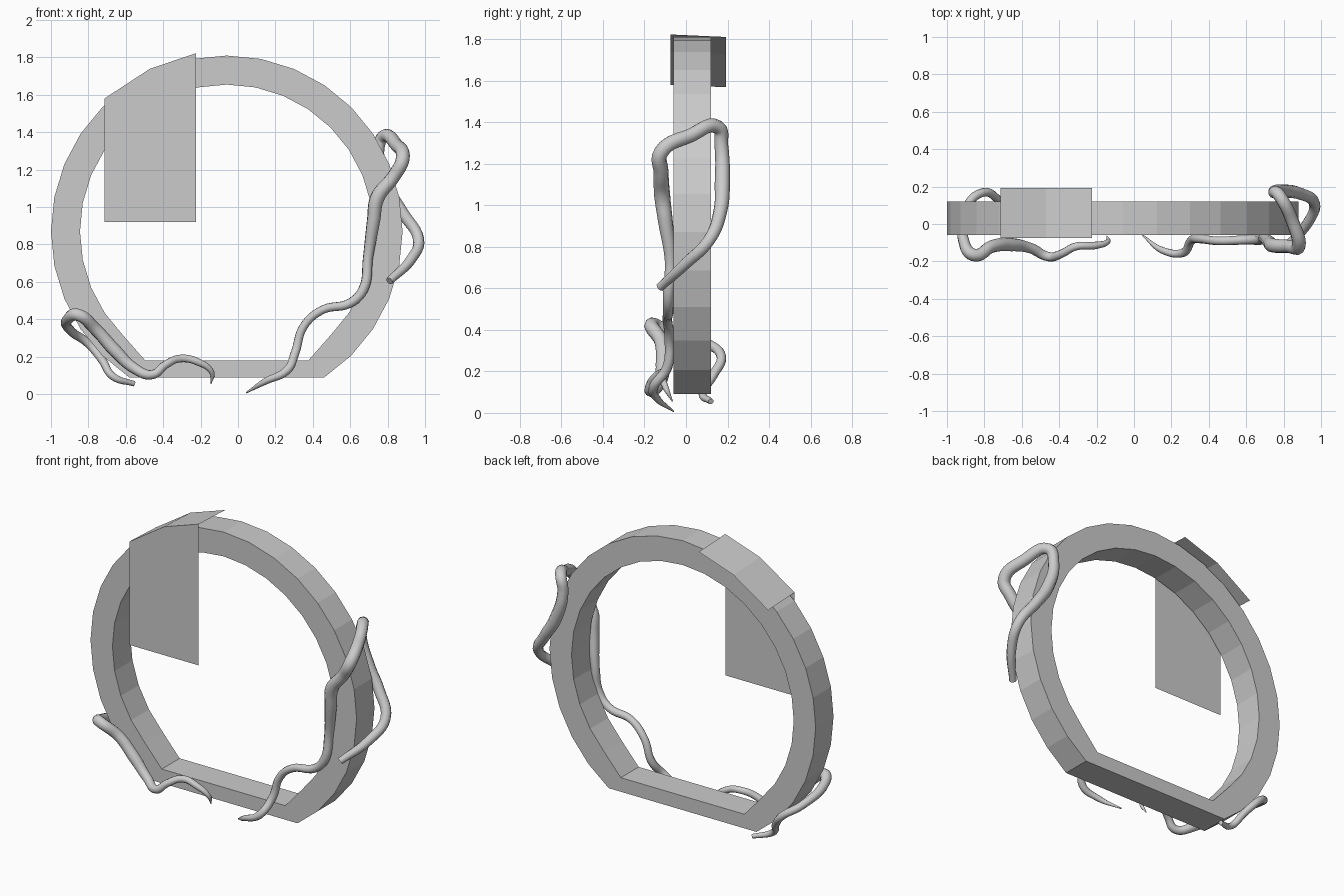
import bpy, bmesh
from math import sin, cos, radians

CX, CZ = -0.06, 0.87


def mesh_object(name, verts, faces):
    me = bpy.data.meshes.new(name)
    me.from_pydata(verts, [], faces)
    bm = bmesh.new()
    bm.from_mesh(me)
    bmesh.ops.recalc_face_normals(bm, faces=bm.faces)
    bm.to_mesh(me)
    bm.free()
    ob = bpy.data.objects.new(name, me)
    bpy.context.collection.objects.link(ob)
    return ob


def arc(radius, floor):
    # 32-sided circle with its bottom cut flat
    pts = []
    for i in range(-13, 14):
        a = radians(11.25 * i)
        z = CZ + radius * cos(a)
        pts.append((CX + radius * sin(a), floor if abs(i) == 13 else z))
    return pts


# Ring with a flat foot
outer, inner = arc(0.94, 0.09), arc(0.785, 0.18)
n = len(outer)
verts = [(x, y, z) for y in (-0.06, 0.12) for loop in (outer, inner) for x, z in loop]
faces = []
for i in range(n):
    j = (i + 1) % n
    of, inf, ob, inb = 0, n, 2 * n, 3 * n
    faces += [(of + i, of + j, inf + j, inf + i), (ob + i, ob + j, inb + j, inb + i),
              (of + i, of + j, ob + j, ob + i), (inf + i, inf + j, inb + j, inb + i)]
mesh_object("ring_frame", verts, faces)

# Thin cloth hanging in front, folded over the top of the ring
top = [(-0.715, 1.58), (-0.47, 1.74), (-0.225, 1.822)]
verts = [(x, -0.075, 0.92) for x, z in top]
verts += [(x, -0.075, z) for x, z in top]
verts += [(x, 0.192, z - 0.012) for x, z in top]
mesh_object("hanging_cloth", verts,
            [(r + i, r + i + 1, r + i + 4, r + i + 3) for r in (0, 3) for i in (0, 1)])


def vine(name, pts):
    # Tapered smooth tube through (x, y, z, radius) points
    cu = bpy.data.curves.new(name, 'CURVE')
    cu.dimensions = '3D'
    cu.bevel_depth = 1.0
    cu.bevel_resolution = 3
    cu.resolution_u = 6
    cu.use_fill_caps = True
    sp = cu.splines.new('BEZIER')
    sp.bezier_points.add(len(pts) - 1)
    for p, (x, y, z, r) in zip(sp.bezier_points, pts):
        p.co = (x, y, z)
        p.radius = r
        p.handle_left_type = p.handle_right_type = 'AUTO'
    ob = bpy.data.objects.new(name, cu)
    bpy.context.collection.objects.link(ob)
    bpy.ops.object.select_all(action='DESELECT')
    ob.select_set(True)
    bpy.context.view_layer.objects.active = ob
    bpy.ops.object.convert(target='MESH')
    bpy.ops.object.shade_smooth_by_angle(angle=radians(50))


# Right vine, wrapping around the ring's side
vine("right_vine", [
    (0.045, -0.06, 0.008, 0.004), (0.15, -0.14, 0.07, 0.018), (0.26, -0.155, 0.125, 0.023),
    (0.305, -0.09, 0.22, 0.024), (0.35, -0.08, 0.36, 0.023), (0.45, -0.09, 0.45, 0.023),
    (0.60, -0.085, 0.487, 0.025), (0.67, -0.085, 0.56, 0.027), (0.695, -0.075, 0.73, 0.027),
    (0.725, -0.10, 0.93, 0.036), (0.745, -0.115, 1.05, 0.039), (0.83, -0.12, 1.16, 0.036),
    (0.88, -0.12, 1.255, 0.037), (0.845, 0.02, 1.335, 0.035), (0.775, 0.155, 1.375, 0.034),
    (0.75, 0.17, 1.29, 0.033), (0.80, 0.175, 1.10, 0.037), (0.88, 0.165, 0.97, 0.033),
    (0.965, 0.11, 0.83, 0.030), (0.925, 0.0, 0.72, 0.028), (0.81, -0.125, 0.605, 0.021)])

# Left vine, wrapping around the lower corner
vine("left_vine", [
    (-0.145, -0.065, 0.055, 0.003), (-0.14, -0.095, 0.115, 0.014), (-0.21, -0.115, 0.17, 0.020),
    (-0.31, -0.12, 0.19, 0.021), (-0.39, -0.16, 0.155, 0.022), (-0.455, -0.175, 0.105, 0.025),
    (-0.55, -0.13, 0.135, 0.029), (-0.66, -0.11, 0.235, 0.036), (-0.76, -0.12, 0.345, 0.034),
    (-0.86, -0.165, 0.425, 0.034), (-0.905, -0.11, 0.405, 0.030), (-0.89, 0.10, 0.335, 0.024),
    (-0.80, 0.17, 0.27, 0.023), (-0.725, 0.13, 0.18, 0.022), (-0.67, 0.08, 0.095, 0.020),
    (-0.555, 0.12, 0.055, 0.014)])
